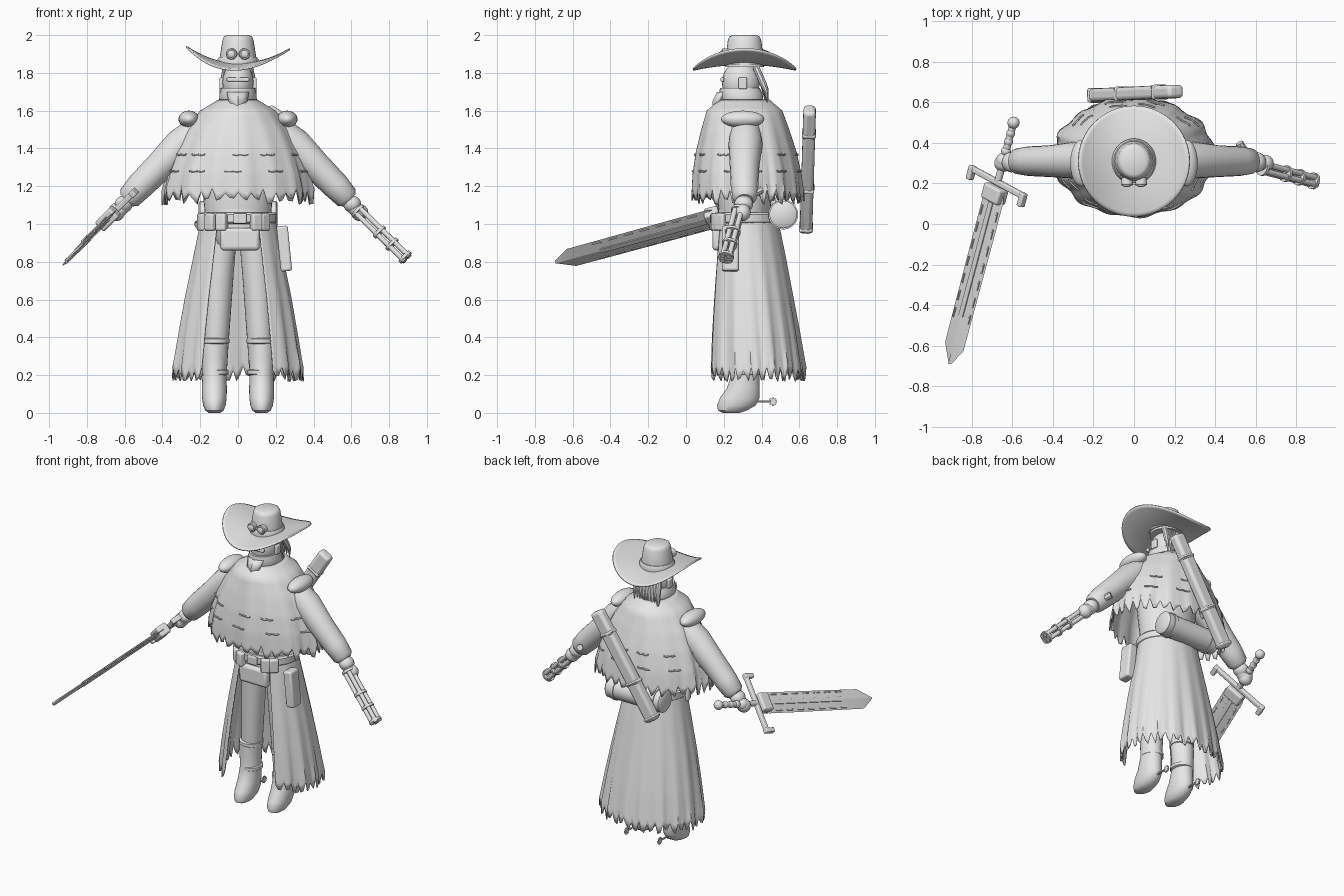
import bpy, bmesh, math, random
from mathutils import Vector, Matrix

random.seed(4)
if "Cube" in bpy.data.objects:
    bpy.data.objects.remove(bpy.data.objects["Cube"])
grey = bpy.data.materials.new("plain grey")
grey.use_nodes = True
grey.diffuse_color = (0.8, 0.8, 0.8, 1)
grey.node_tree.nodes["Principled BSDF"].inputs["Base Color"].default_value = (0.8, 0.8, 0.8, 1)
TAU = math.tau


def finish(name, bm, angle=40, thick=0, bevel=0):
    bmesh.ops.recalc_face_normals(bm, faces=bm.faces)
    for f in bm.faces:
        f.smooth = True
    me = bpy.data.meshes.new(name)
    bm.to_mesh(me)
    bm.free()
    me.materials.append(grey)
    me.set_sharp_from_angle(angle=math.radians(angle))
    ob = bpy.data.objects.new(name, me)
    bpy.context.collection.objects.link(ob)
    if thick:
        ob.modifiers.new("thickness", 'SOLIDIFY').thickness = thick
    if bevel:
        mod = ob.modifiers.new("bevel", 'BEVEL')
        mod.width, mod.segments = bevel, 3
    return ob


def skin(name, rings, closed=True, caps=True, **kw):
    """Bridge successive rings of points into one surface."""
    bm = bmesh.new()
    vs = [[bm.verts.new(p) for p in ring] for ring in rings]
    n = len(vs[0])
    for a, b in zip(vs, vs[1:]):
        for i in range(n if closed else n - 1):
            j = (i + 1) % n
            bm.faces.new((a[i], a[j], b[j], b[i]))
    if caps and closed:
        bm.faces.new(vs[0])
        bm.faces.new(vs[-1])
    return finish(name, bm, **kw)


def stack(name, rows, x=0, n=32, **kw):
    """Horizontal ellipses: (z, y centre, x radius, y radius)."""
    return skin(name, [[(x + rx * math.sin(TAU * i / n), cy - ry * math.cos(TAU * i / n), z)
                        for i in range(n)] for z, cy, rx, ry in rows], **kw)


def limb(name, pts, n=20, **kw):
    """Round sections along a path of (point, radius)."""
    ps = [Vector(p) for p, r in pts]
    rings = []
    for k, (p, r) in enumerate(pts):
        d = ps[min(k + 1, len(ps) - 1)] - ps[max(k - 1, 0)]
        q = d.to_track_quat('Z', 'Y')
        rings.append([ps[k] + q @ Vector((r * math.cos(TAU * i / n), r * math.sin(TAU * i / n), 0))
                      for i in range(n)])
    return skin(name, rings, **kw)


def ball(name, loc, radii):
    bm = bmesh.new()
    bmesh.ops.create_uvsphere(bm, u_segments=24, v_segments=14, radius=1,
                              matrix=Matrix.Translation(loc) @ Matrix.Diagonal((*radii, 1)))
    return finish(name, bm)


def box(name, loc, size, frame=Matrix.Identity(3), bevel=0.006):
    bm = bmesh.new()
    bmesh.ops.create_cube(bm, size=1, matrix=Matrix.Translation(loc) @ frame.to_4x4()
                          @ Matrix.Diagonal((*size, 1)))
    return finish(name, bm, bevel=bevel)


def axes(along, side):
    """Frame with z along an axis and x near the side vector."""
    z = Vector(along).normalized()
    y = z.cross(Vector(side)).normalized()
    return Matrix((y.cross(z), y, z)).transposed()


def mix(rows, t):
    """Interpolate a profile at t in 0..1."""
    k = min(int(t * (len(rows) - 1)), len(rows) - 2)
    f = t * (len(rows) - 1) - k
    return [a + (b - a) * f for a, b in zip(rows[k], rows[k + 1])]


def cloth(rows, th, t, folds, amp, drop=0, grow=0):
    z, cy, rx, ry = mix(rows, t)
    s = 1 + amp * t * (math.sin(folds * th) + 0.5 * math.sin(folds * 0.6 * th + 1)) + grow
    return (rx * s * math.sin(th), cy - ry * s * math.cos(th), z - drop * t ** 5)


def ragged(name, rows, start, end, n, folds, amp, jag, closed):
    drops = [random.uniform(0.3, 1) * jag if i % 3 else -random.uniform(0, 0.5) * jag for i in range(n)]
    count = n if closed else n - 1
    rings = [[cloth(rows, start + (end - start) * i / count, k / 20, folds, amp, drops[i])
              for i in range(n)] for k in range(21)]
    return skin(name, rings, closed=closed, caps=False, thick=0.008, angle=50)


# Cape with torn slits
cape = [(1.66, .31, .10, .13), (1.60, .31, .20, .20), (1.49, .315, .28, .235),
        (1.38, .32, .335, .265), (1.27, .325, .375, .285), (1.16, .33, .40, .295)]
ragged("cape", cape, 0, TAU, 108, 15, .02, .06, True)
for k in range(11):
    for t in (.62, .78):
        a = TAU * k / 11 + random.uniform(-.1, .1)
        limb("cape_slit", [(cloth(cape, a + j * .06, t + .008 * (j % 2), 15, .02, 0, .008), .005)
                           for j in range(-2, 3)], n=6)

# Long coat, open at the front
coat = [(1.06, .32, .19, .16), (.84, .33, .235, .195), (.62, .34, .28, .225),
        (.42, .35, .315, .25), (.22, .36, .345, .27)]
ragged("coat", coat, .58, TAU - .58, 100, 17, .022, .055, False)

# Torso, hips and belts
stack("torso", [(1.0, .31, .17, .13), (1.3, .31, .2, .16), (1.6, .31, .12, .11)])
stack("hips", [(.86, .3, .10, .09), (.9, .3, .13, .13), (1.0, .31, .17, .145), (1.08, .31, .17, .14)])
stack("belt", [(1.0, .32, .196, .165), (1.01, .32, .205, .175), (1.05, .32, .205, .175), (1.06, .32, .196, .165)])
box("belt_flap", (.01, .165, .92), (.21, .05, .12), bevel=.02)
box("buckle", (.01, .14, 1.03), (.07, .02, .055))
for a in (-1.25, -.8, -.45, .5, .75):
    out = Vector((math.sin(a), -math.cos(a), 0))
    box("belt_pouch", (out.x * .2, .32 + out.y * .18, 1.01), (.06, .045, .09),
        axes((0, 0, 1), (-out.y, out.x, 0)), .01)
box("holster", (.245, .235, .87), (.06, .09, .24), axes((-.1, 0, 1), (1, 0, 0)), .012)

# Bedroll across the back of the waist
limb("bedroll", [((x, .515, 1.05), r) for x, r in ((-.21, .06), (-.2, .073), (.2, .073), (.21, .06))], n=28)
for x in (-.15, .15):
    limb("bedroll_strap", [((x - .012, .515, 1.05), .079), ((x + .012, .515, 1.05), .079)], n=28)

# Legs, boots, spurs, shoulders, upper arms: mirrored
for s in (-1, 1):
    limb("leg", [((s * .09, .31, .95), .085), ((s * .1, .31, .7), .075), ((s * .115, .315, .36), .065),
                 ((s * .12, .315, .2), .06)])
    stack("boot", [(0, .24, .03, .045), (.012, .245, .048, .075), (.04, .267, .06, .103), (.08, .285, .065, .105),
                   (.13, .303, .066, .087), (.21, .315, .063, .073), (.3, .317, .068, .073),
                   (.37, .317, .068, .07)], x=s * .125)
    for z, r in ((.38, .074), (.215, .07)):
        stack("boot_cuff", [(z - .017, .316, r - .012, r - .008), (z - .01, .316, r, r + .004),
                            (z + .01, .316, r, r + .004), (z + .017, .316, r - .012, r - .008)], x=s * .09 + s * .03)
    limb("spur_rod", [((s * .125, .37, .06), .006), ((s * .125, .45, .06), .006)], n=8)
    for k in range(4):
        a = math.pi * k / 4
        box("spur_star", (s * .125, .46, .06), (.008, .01, .045),
            axes((0, math.sin(a), math.cos(a)), (1, 0, 0)), 0)
    ball("shoulder_pad", (s * .26, .3, 1.555), (.055, .115, .045))
    limb("arm", [((s * .2, .315, 1.5), .08), ((s * .3, .315, 1.42), .09), ((s * .42, .31, 1.3), .078),
                 ((s * .52, .31, 1.2), .073), ((s * .575, .31, 1.14), .064), ((s * .59, .31, 1.125), .045)])
    limb("wrist", [((s * .56, .31, 1.15), .042), ((s * .64, .3, 1.06), .038)])
    ball("wrist_ring", (s * .605, .305, 1.105), (.047, .05, .045))
    ball("hand", (s * .645, .3, 1.06), (.045, .042, .045))

# Sword in the right hand
pommel, tip = Vector((-.595, .5, 1.125)), Vector((-.91, -.69, .80))
axis = (tip - pommel).normalized()
wide = Vector((1, 0, -1)).cross(axis).normalized()
wide *= 1 if wide.x > 0 else -1
flat = axis.cross(wide)
F = axes(axis, wide)


def on(d, w=0, f=0):
    return pommel + axis * d + wide * w + flat * f


end = (tip - pommel).length
skin("blade", [[on(d, w, 0), on(d, 0, .011), on(d, -w, 0), on(d, 0, -.011)]
               for d, w in ((.36, .06), (.39, .072), (.6, .072), (.9, .07), (end - .09, .068), (end, .008))], angle=10)
for f in (-1, 1):
    box("blade_ridge", on(.72, 0, f * .011), (.03, .006, .6), F, .001)
for w in (-1, 1):
    for k in range(7):
        box("blade_notch", on(.48 + k * .09, w * .055), (.008, .016, .05), F, .001)
    box("guard_tip", on(.335, w * .19), (.03, .035, .07), F)
box("blade_collar", on(.375), (.12, .07, .08), F, .012)
box("guard", on(.315), (.39, .03, .03), F, .008)
limb("grip", [(on(d), .018) for d in (0, .31)])
for d, r in ((0, .03), (.055, .022), (.1, .022), (.15, .024), (.2, .038)):
    ball("grip_bead", on(d), (r, r, r))

# Cluster of barrels on the left hand
start, muzzle = Vector((.63, .28, 1.075)), Vector((.895, .21, .815))
G = axes(muzzle - start, (0, 1, 0))
for k in range(4):
    off = G @ Vector((.024 * math.cos(TAU * k / 4 + .78), .024 * math.sin(TAU * k / 4 + .78), 0))
    limb("barrel", [(start + off, .014), (muzzle + off, .014)], n=14)
for t in (.02, .45, .7, .96):
    c = start.lerp(muzzle, t)
    d = (muzzle - start).normalized() * .008
    limb("barrel_band", [(c - d, .041), (c + d, .041)], n=20)
limb("forearm_lever", [((.56, .33, 1.15), .022), ((.52, .4, 1.18), .02)], n=8)

# Flat sheath slung on the back
low, high = Vector((-.2, .635, .965)), Vector((.21, .655, 1.61))
S = axes(high - low, (1, 0, -.6))
box("sheath", (low + high) / 2, (.09, .066, (high - low).length), S, .02)
for t in (.03, .35, .8):
    box("sheath_band", low.lerp(high, t), (.097, .074, .03), S, .02)

# Head, scarf and hair
ball("head", (0, .29, 1.75), (.083, .1, .11))
stack("scarf", [(1.62, .3, .09, .1), (1.65, .295, .1, .115), (1.69, .29, .098, .115), (1.72, .285, .088, .105)])
skin("scarf_point", [[(x * w, y - .025 * (1 - abs(x)), z) for x in (-1, -.5, 0, .5, 1)]
                     for z, w, y in ((1.7, .06, .19), (1.65, .05, .165), (1.6, .005, .165))], closed=False, thick=.02)
box("visor", (0, .192, 1.765), (.12, .02, .022))
for s in (-1, 1):
    box("ear_guard", (s * .088, .3, 1.745), (.02, .045, .06))
for k in range(9):
    x = -.08 + .02 * k
    drop = random.uniform(0, .06)
    limb("hair_lock", [((x * .8, .37, 1.83), .018), ((x, .41, 1.74), .018),
                       ((x * 1.1, .425, 1.66 + drop), .012), ((x * 1.1, .43, 1.6 + drop), .002)], n=8)

# Hat with upswept brim, banded crown and goggles
rings = []
for k in range(11):
    r = .09 + .019 * k
    ring = []
    for i in range(64):
        a = TAU * i / 64
        x, y = r * .97 * math.sin(a), r * .98 * math.cos(a)
        ring.append((x, .31 + y, 1.852 + 1.15 * x * x - .4 * y * y + .006 * math.sin(3 * a) * k / 10))
    rings.append(ring)
skin("hat_brim", rings, caps=False, thick=.01)
stack("hat_crown", [(1.83, .31, .102, .102), (1.9, .31, .094, .098), (1.975, .31, .082, .088), (1.992, .31, .075, .08),
                    (2.0, .31, .06, .065)])
stack("hat_band", [(1.845, .31, .108, .11), (1.87, .31, .109, .112), (1.885, .31, .1, .104)], n=40)
for s in (-1, 1):
    limb("goggle_rim", [((s * .035, y, 1.9), r) for y, r in ((.23, .026), (.195, .03), (.19, .026))])
    ball("goggle_lens", (s * .035, .19, 1.9), (.02, .008, .02))
box("goggle_bridge", (0, .2, 1.9), (.03, .012, .012), bevel=.002)
